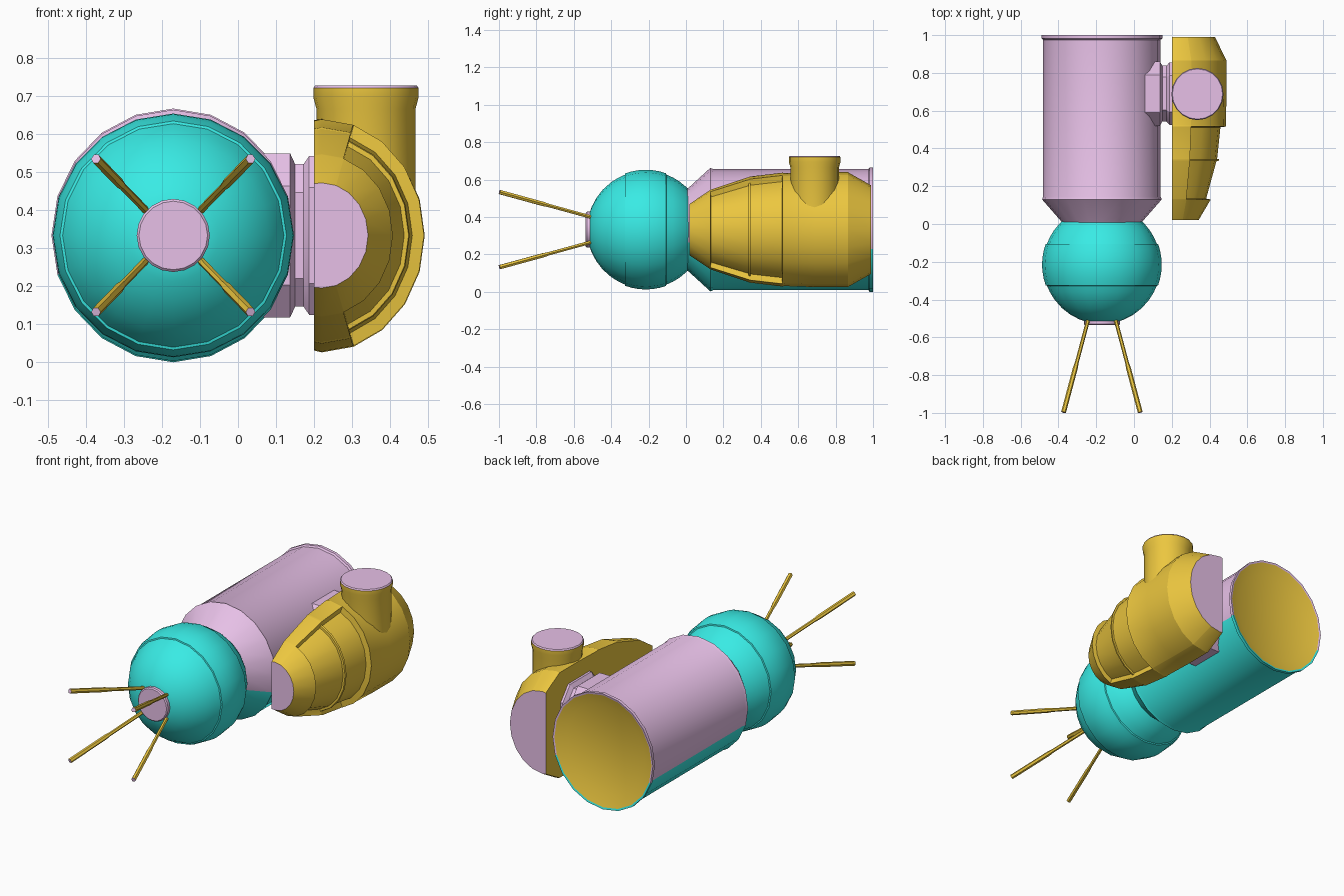
import bpy, bmesh, math
from mathutils import Vector

if "Cube" in bpy.data.objects:
    bpy.data.objects.remove(bpy.data.objects["Cube"])


def material(name, rgb):
    m = bpy.data.materials.new(name)
    m.diffuse_color = (*rgb, 1)
    m.use_nodes = True
    m.node_tree.nodes["Principled BSDF"].inputs["Base Color"].default_value = m.diffuse_color
    return m


MATS = [material("pink", (0.80, 0.53, 0.80)),
        material("teal", (0.04, 0.83, 0.78)),
        material("orange", (0.84, 0.57, 0.05))]
PINK, TEAL, ORANGE = 0, 1, 2


def loft(name, rings, color, caps=None, paint=None):
    """Skin a list of equal-length rings and close both ends."""
    caps = caps or (color, color)
    bm = bmesh.new()
    loops = [[bm.verts.new(p) for p in r] for r in rings]
    for a, b in zip(loops, loops[1:]):
        n = len(a)
        for i in range(n):
            f = bm.faces.new((a[i], a[(i + 1) % n], b[(i + 1) % n], b[i]))
            f.material_index = color
    for loop, c in ((loops[0], caps[0]), (loops[-1], caps[1])):
        bm.faces.new(loop).material_index = c
    bmesh.ops.recalc_face_normals(bm, faces=bm.faces)
    if paint:
        for f in bm.faces:
            c = paint(f.calc_center_median(), f.material_index)
            f.material_index = c
    me = bpy.data.meshes.new(name)
    bm.to_mesh(me)
    bm.free()
    ob = bpy.data.objects.new(name, me)
    bpy.context.collection.objects.link(ob)
    for m in MATS:
        me.materials.append(m)
    bpy.ops.object.select_all(action='DESELECT')
    ob.select_set(True)
    bpy.context.view_layer.objects.active = ob
    bpy.ops.object.shade_smooth_by_angle(angle=math.radians(25))
    return ob


CX, CZ, N = -0.17, 0.333, 20


def y_ring(y, r, sx=1.0, n=N):
    return [(CX + sx * r * math.sin(2 * math.pi * i / n), y,
             CZ + r * math.cos(2 * math.pi * i / n)) for i in range(n)]


# Main tank: pink above, teal belly, recessed orange rear end
tank = [(0.0, 0.215), (0.015, 0.225), (0.13, 0.33), (0.145, 0.324), (0.975, 0.324),
        (0.982, 0.333), (1.0, 0.333), (0.998, 0.322), (0.97, 0.258)]


def tank_paint(c, current):
    if c.y > 0.98 and math.hypot((c.x - CX) / 0.96, c.z - CZ) < 0.318 or current == ORANGE:
        return ORANGE
    return TEAL if c.z - CZ < -0.085 else PINK


loft("main_tank", [y_ring(y, r, 0.96) for y, r in tank], PINK, (PINK, ORANGE), tank_paint)

# Ball cabin with a slightly raised middle band
BY, BR = -0.215, 0.318
prof = []
for y in (-0.518, -0.505, -0.48, -0.445, -0.40, -0.36, -0.327):
    prof.append((y, math.sqrt(0.314 ** 2 - (y - BY) ** 2)))
for y in (-0.325, -0.29, -0.25, BY, -0.18, -0.14, -0.107):
    prof.append((y, math.sqrt((BR + 0.002) ** 2 - (y - BY) ** 2)))
for y in (-0.105, -0.07, -0.035, 0.0, 0.02):
    prof.append((y, math.sqrt(0.314 ** 2 - (y - BY) ** 2)))
loft("ball_cabin", [y_ring(y, r, 0.99) for y, r in prof], TEAL)

# Nose disc
loft("nose_disc", [y_ring(-0.49, 0.096), y_ring(-0.53, 0.096), y_ring(-0.536, 0.09)], PINK)

# Four splayed antennas with thicker outer halves
for sx in (-1, 1):
    for sz in (-1, 1):
        a = Vector((CX + sx * 0.068, -0.49, CZ + sz * 0.062))
        b = Vector((CX + sx * 0.203, -0.997, CZ + sz * 0.201))
        d = (b - a).normalized()
        u = d.cross(Vector((0, 0, 1))).normalized()
        v = d.cross(u)
        rings = []
        for t, r in ((0, 0.010), (0.48, 0.010), (0.54, 0.013), (1, 0.013)):
            rings.append([a.lerp(b, t) + r * (u * math.cos(k * math.pi / 3) + v * math.sin(k * math.pi / 3))
                          for k in range(6)])
        loft("antenna", rings, ORANGE, (ORANGE, PINK))

# Side pod: half of a turned body, flat towards the tank, recessed panel outside
PX, FLAT, ASPECT = 0.22, 0.20, 0.88
angles = [90, 72.2, 71.8, 54, 36, 18, 0, -18, -36, -54, -71.8, -72.2, -90]


def pod_ring(y, r, recess):
    pts = [(FLAT, y, CZ + 0.985 * r)]
    for a in angles:
        rr = r - (recess if abs(a) < 72 else 0)
        t = math.radians(a)
        pts.append((PX + ASPECT * rr * math.cos(t), y, CZ + rr * math.sin(t)))
    return pts + [(FLAT, y, CZ - 0.985 * r)]


pod = [(0.02, 0.138, 0), (0.13, 0.212, 0), (0.134, 0.214, 0.03), (0.333, 0.280, 0.034),
       (0.334, 0.281, 0.022), (0.344, 0.284, 0.022), (0.345, 0.284, 0.034),
       (0.512, 0.304, 0.034), (0.516, 0.305, 0), (0.525, 0.302, 0), (0.69, 0.307, 0), (0.865, 0.307, 0),
       (0.99, 0.237, 0)]
loft("side_pod", [pod_ring(*p) for p in pod], ORANGE, (PINK, PINK))

# Upright port on the pod
port = [(0.40, 0.13), (0.665, 0.13), (0.695, 0.138), (0.72, 0.138), (0.727, 0.133)]
loft("port", [[(0.336 + r * math.sin(2 * math.pi * i / N), 0.688 + r * math.cos(2 * math.pi * i / N), z)
               for i in range(N)] for z, r in port], ORANGE, (ORANGE, PINK),
     lambda c, m: PINK if c.z > 0.722 else m)

# Stepped octagonal coupling between tank and pod
outline = [(0.10, 0.215), (0.17, 0.13), (0.17, -0.13), (0.10, -0.215),
           (-0.10, -0.215), (-0.17, -0.13), (-0.17, 0.13), (-0.10, 0.215)]
steps = [(0.0, 1), (0.137, 1), (0.15, 0.87), (0.172, 0.87), (0.187, 0.97), (0.205, 0.97)]
loft("coupling", [[(x, 0.69 + s * y, CZ + s * z) for y, z in outline] for x, s in steps], PINK)
